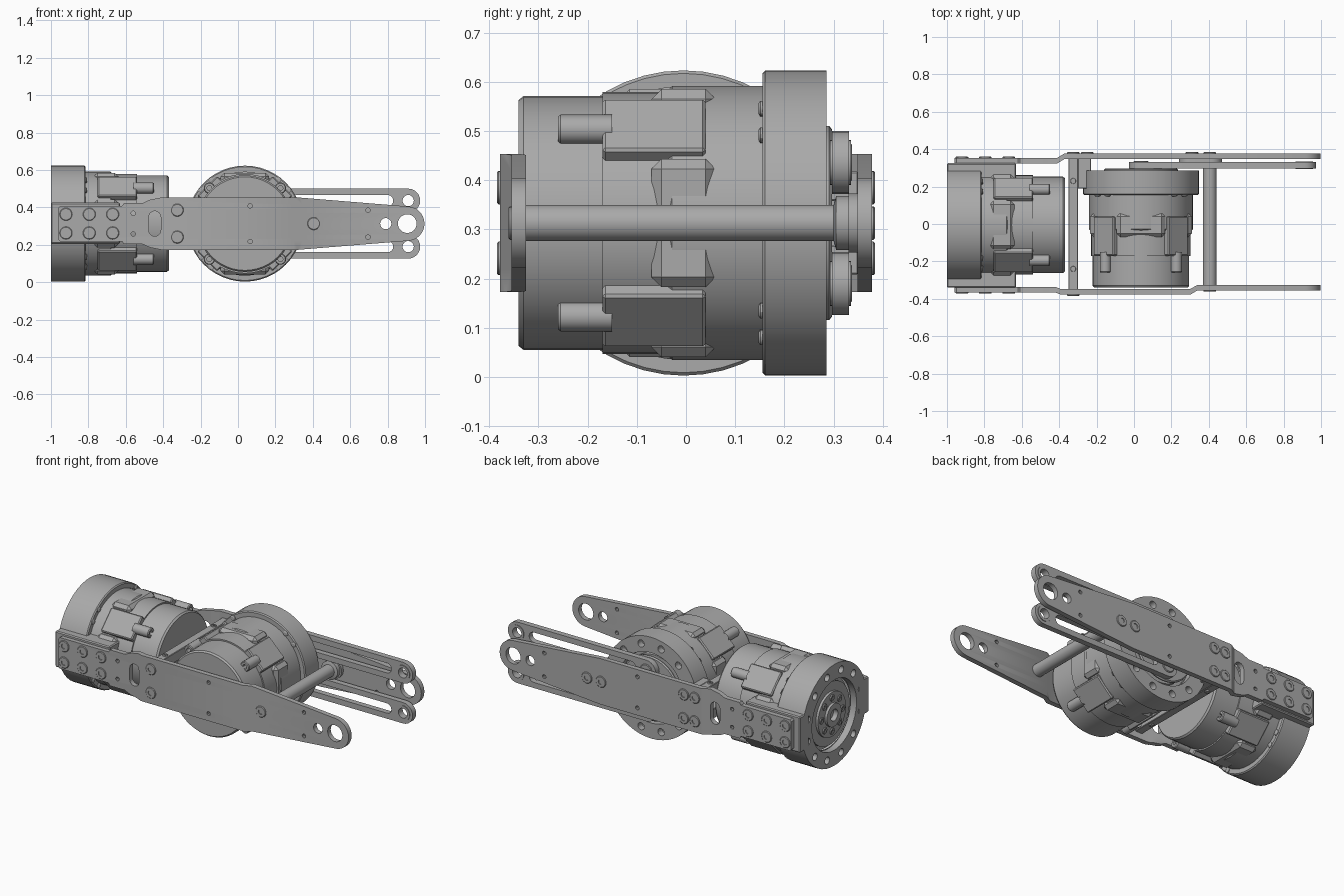
import bpy, bmesh
from math import sin, cos, pi, radians
from mathutils import Matrix, Vector

if "Cube" in bpy.data.objects:
    bpy.data.objects.remove(bpy.data.objects["Cube"])

grey = bpy.data.materials.new("machined grey")
grey.use_nodes = True
grey.diffuse_color = (0.4, 0.4, 0.4, 1)
grey.node_tree.nodes["Principled BSDF"].inputs["Base Color"].default_value = (0.4, 0.4, 0.4, 1)

CZ = 0.313                                   # height of the centre line
# Upright sheets: drawn in x-z, thickness along y
UPRIGHT = Matrix(((1, 0, 0, 0), (0, 0, -1, 0), (0, 1, 0, 0), (0, 0, 0, 1)))


def finish(name, bm, matrix=None):
    if matrix:
        bm.transform(matrix)
    bmesh.ops.remove_doubles(bm, verts=bm.verts, dist=0.0001)
    bmesh.ops.recalc_face_normals(bm, faces=bm.faces)
    me = bpy.data.meshes.new(name)
    bm.to_mesh(me)
    bm.free()
    me.materials.append(grey)
    me.shade_smooth()
    me.set_sharp_from_angle(angle=radians(30))
    ob = bpy.data.objects.new(name, me)
    bpy.context.collection.objects.link(ob)
    return ob


def axis_at(origin, axis):
    return Matrix.Translation(origin) @ Vector(axis).to_track_quat('Z', 'Y').to_matrix().to_4x4()


def lathe(name, profile, matrix, steps=48):
    bm = bmesh.new()
    vs = [bm.verts.new((r, 0, t)) for r, t in profile]
    es = [bm.edges.new(p) for p in zip(vs, vs[1:])]
    bmesh.ops.spin(bm, geom=vs + es, cent=(0, 0, 0), axis=(0, 0, 1), angle=2 * pi, steps=steps)
    return finish(name, bm, matrix)


def box(name, lo, hi, matrix=None, bevel=0.006):
    bm = bmesh.new()
    size = [b - a for a, b in zip(lo, hi)]
    mid = [(a + b) / 2 for a, b in zip(lo, hi)]
    bmesh.ops.create_cube(bm, size=1, matrix=Matrix.Translation(mid) @ Matrix.Diagonal((*size, 1)))
    bmesh.ops.bevel(bm, geom=bm.edges[:], offset=bevel, segments=1, affect='EDGES')
    return finish(name, bm, matrix)


def circle(x, y, r, n=24):
    return [(x + r * cos(2 * pi * i / n), y + r * sin(2 * pi * i / n)) for i in range(n)]


def stadium(x0, y0, x1, y1, r, n=12):
    a = Vector((y1 - y0, x0 - x1)).normalized()
    out = []
    for cx, cy, s in ((x0, y0, -1), (x1, y1, 1)):
        for i in range(n + 1):
            d = Matrix.Rotation(pi * i / n, 2) @ (a * s)
            out.append((cx + r * d.x, cy + r * d.y))
    return out


def sheet(name, loops, thick, matrix, bends=(), shift=None):
    """Flat outline with holes, thickened, then optionally joggled in y."""
    cu = bpy.data.curves.new(name, 'CURVE')
    cu.dimensions, cu.fill_mode, cu.extrude = '2D', 'BOTH', thick / 2
    for loop in loops:
        sp = cu.splines.new('POLY')
        sp.points.add(len(loop) - 1)
        for p, (x, y) in zip(sp.points, loop):
            p.co = (x, y, 0, 1)
        sp.use_cyclic_u = True
    ob = bpy.data.objects.new(name + " outline", cu)
    bpy.context.collection.objects.link(ob)
    me = bpy.data.meshes.new_from_object(ob.evaluated_get(bpy.context.evaluated_depsgraph_get()))
    bpy.data.objects.remove(ob)
    bm = bmesh.new()
    bm.from_mesh(me)
    bpy.data.meshes.remove(me)
    bm.transform(matrix)
    for x in bends:
        bmesh.ops.bisect_plane(bm, geom=bm.verts[:] + bm.edges[:] + bm.faces[:],
                               plane_co=(x, 0, 0), plane_no=(1, 0, 0))
    if shift:
        for v in bm.verts:
            v.co.y += shift(v.co.x)
    return finish(name, bm)


def screw(name, pos, axis, r=0.034):
    lathe(name, [(0, 0.001), (r * .45, 0.001), (r * .45, 0.006), (r * .9, 0.006), (r, 0.003), (r, -0.01)],
          axis_at(pos, axis), 20)


def motor(name, m, cap, total):
    """Local z runs from the output face towards the rear."""
    step1, step2 = total - 0.30, total - 0.17
    # Stepped housing
    lathe(name + " housing", [(0.21, 0.04), (0.31, 0.04), (0.31, cap - .006), (0.304, cap), (0.278, cap),
          (0.278, step1 - .012), (0.266, step1), (0.266, step2), (0.258, step2), (0.258, total - .01),
          (0.25, total), (0, total)], m)
    # Output ring with bolt holes
    ring = [circle(0, 0, 0.31, 48), circle(0, 0, 0.215, 48)]
    ring += [circle(.262 * cos(a), .262 * sin(a), .022, 14) for a in [pi * (i + .5) / 6 for i in range(12)]]
    sheet(name + " output ring", ring, 0.04, m @ Matrix.Translation((0, 0, 0.02)))
    # Recessed output hub
    lathe(name + " output hub", [(0.215, 0.06), (0.19, 0.06), (0.19, 0.03), (0.135, 0.03), (0.135, 0.015),
          (0.07, 0.015), (0.07, 0.0), (0.035, 0.0), (0.035, 0.03), (0, 0.03)], m)
    for i in range(8):
        a = pi * i / 4
        screw(name + " hub screw", m @ Vector((.102 * cos(a), .102 * sin(a), .015)),
              m.to_3x3() @ Vector((0, 0, -1)), 0.02)
    # Corner lugs, covers and screw bosses
    for i in range(4):
        q = m @ Matrix.Rotation(pi / 2 * i, 4, 'Z')
        d = q @ Matrix.Rotation(pi / 4, 4, 'Z')
        box(name + " corner lug", (0.2, -0.075, step1 - .08), (0.285, 0.075, step2), d)
        box(name + " side cover", (0.2, -0.13, step1 - .1), (0.272, 0.13, step2 - .1), q, 0.02)
        lathe(name + " screw boss", [(0.03, step2 - .02), (0.03, step2 + .085), (0.026, step2 + .09),
              (0.013, step2 + .09), (0.013, step2 + .06), (0, step2 + .06)],
              q @ Matrix.Translation((.19, .19, 0)), 16)
        for s in (-1, 1):
            lathe(name + " rear rim screw", [(0, cap + .008), (0.01, cap + .008), (0.016, cap + .004), (0.016, cap)],
                  d @ Matrix.Rotation(s * .13, 4, 'Z') @ Matrix.Translation((.293, 0, 0)), 12)


# Two drive units
motor("hip motor", axis_at((-1, -0.005, CZ), (1, 0, 0)), 0.185, 0.63)
motor("knee motor", axis_at((0.037, 0.285, CZ), (0, -1, 0)), 0.13, 0.625)

# Side pads that carry the plates on the hip motor
box("back motor pad", (-1, 0.24, 0.205), (-0.63, 0.325, 0.425))
box("front motor pad", (-1, -0.34, 0.205), (-0.63, -0.24, 0.425))


# Side plates
def plate_outline():
    half = [(-0.96, .085), (-0.95, .095), (-0.62, .095), (-0.61, .11), (-0.51, .11), (-0.47, .128),
            (-0.41, .14), (0.32, .14)]
    tip = [(0.905 + .092 * cos(a), CZ + .092 * sin(a)) for a in [radians(84 - 12 * i) for i in range(15)]]
    return [(x, CZ + h) for x, h in half] + tip + [(x, CZ - h) for x, h in reversed(half)]


def ramp(x, a, b):
    return min(1, max(0, (x - a) / (b - a)))


def front_y(x):
    return -0.351 - 0.012 * ramp(x, -.42, -.39) + 0.023 * ramp(x, .30, .34)


def back_y(x):
    return 0.339 + 0.024 * ramp(x, -.41, -.37)


slot = stadium(-0.445, CZ - .035, -0.445, CZ + .035, .032)
openings = [slot, circle(0.905, CZ, .05), circle(0.79, CZ, .03, 18)]
openings += [circle(x, CZ + s * h, .012, 10) for x, h in ((-.56, .055), (.065, .095), (.695, .072)) for s in (-1, 1)]
for name, fy, side, bends in (("front", front_y, -1, (-.42, -.39, .30, .34)), ("back", back_y, 1, (-.41, -.37))):
    sheet(name + " side plate", [plate_outline()] + openings, 0.03, UPRIGHT, bends, fy)
    spots = [(x, s * .05) for x in (-.92, -.795, -.67) for s in (-1, 1)]
    spots += [(-.325, s * .072) for s in (-1, 1)] + [(.405, 0)]
    if side > 0:
        spots += [(-.25, s * .072) for s in (-1, 1)] + [(.31, 0)]
    for x, dz in spots:
        screw(name + " plate screw", (x, fy(x) + side * .015, CZ + dz), (0, side, 0))

# Cross bars and their mounting blocks
for s in (-1, 1):
    z = CZ + s * .075
    box("cross bar", (-.35, -.35, z - .03), (-.30, .35, z + .03), bevel=.003)
    box("mounting block", (-.30, .19, z - .03), (-.23, .35, z + .03), bevel=.003)
    for y in (-.24, .23):
        screw("cross bar screw", (-.325, y, z + s * .03), (0, 0, s), .015)

# Round spacer rod with end collar
lathe("spacer rod", [(0, 0), (.037, 0), (.037, .63), (.055, .635), (.055, .67), (0, .67)],
      axis_at((.405, -.33, CZ), (0, 1, 0)), 32)
sheet("rod washer plate", [stadium(.30, CZ, .41, CZ, .06)], .02, Matrix.Translation((0, .34, 0)) @ UPRIGHT)

# Crank on the knee motor output and two slotted links
lathe("crank disc", [(0, .012), (.19, .012), (.197, .006), (.197, 0)], axis_at((.037, .285, CZ), (0, 1, 0)))
for s in (-1, 1):
    z = CZ + s * .123
    loops = [stadium(.037, z, .91, z, .064), stadium(.14, z, .80, z, .03), circle(.91, z, .03)]
    sheet("slotted link", loops, .034, Matrix.Translation((0, .314, 0)) @ UPRIGHT)
    for side in (-1, 1):
        lathe("link bearing", [(.03, -.01), (.03, .004), (.046, .004), (.046, -.01)],
              axis_at((.91, .314 + side * .017, z), (0, side, 0)), 24)
    screw("link pivot", (.037, .331, z), (0, 1, 0), .04)
